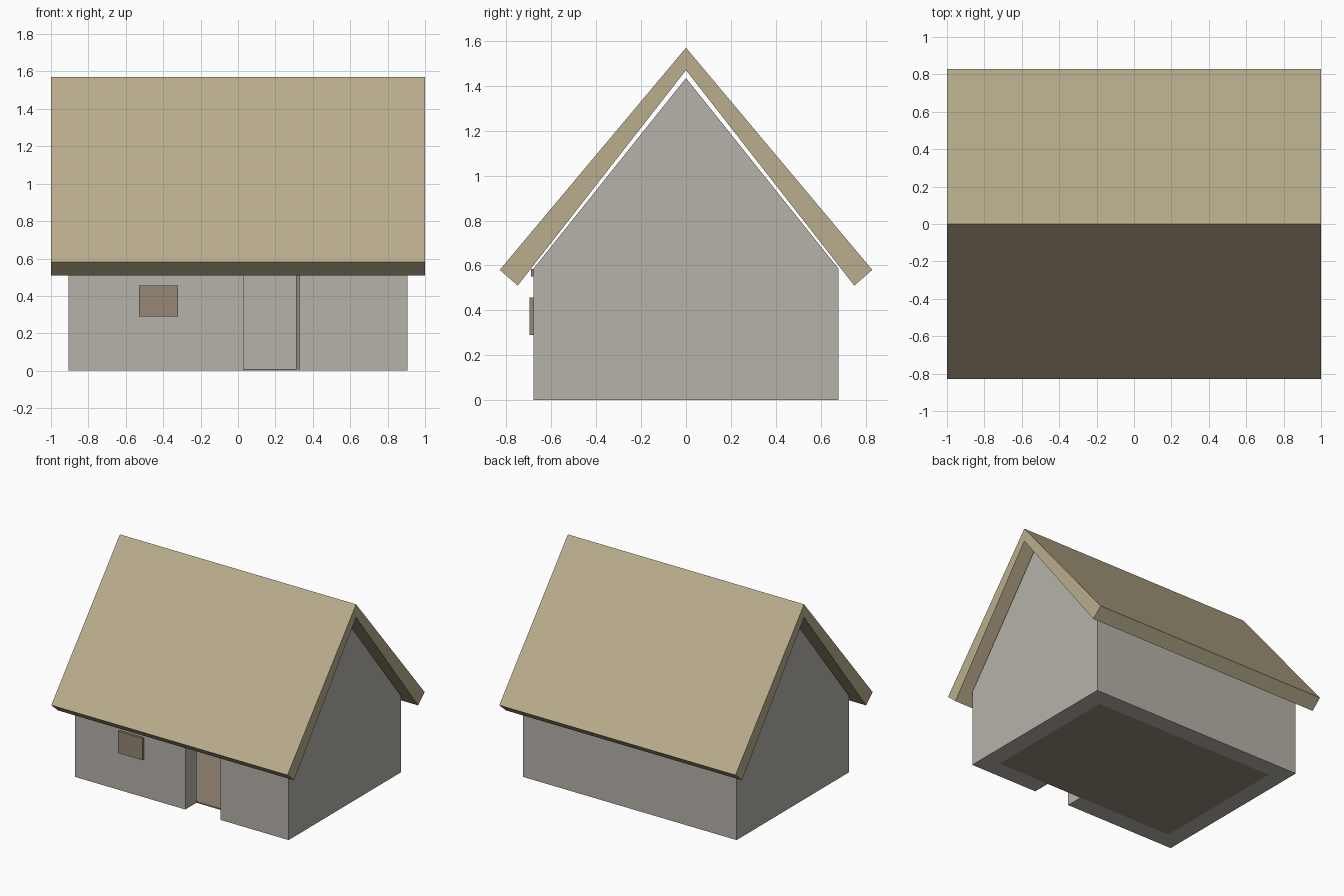
import bpy
import bmesh

cube = bpy.data.objects.get("Cube")
if cube:
    bpy.data.objects.remove(cube, do_unlink=True)


def material(name, rgb):
    mat = bpy.data.materials.new(name)
    mat.use_nodes = True
    mat.diffuse_color = (*rgb, 1)
    bsdf = next(n for n in mat.node_tree.nodes if n.type == "BSDF_PRINCIPLED")
    bsdf.inputs["Base Color"].default_value = (*rgb, 1)
    bsdf.inputs["Roughness"].default_value = 0.9
    return mat


plaster = material("grey plaster", (0.47, 0.445, 0.40))
thatch = material("straw thatch", (0.49, 0.42, 0.265))
wood = material("brown wood", (0.30, 0.245, 0.18))


def prism(name, profile, x0, x1, mat=None):
    """Extrude a y-z profile along x."""
    bm = bmesh.new()
    face = bm.faces.new([bm.verts.new((x0, y, z)) for y, z in profile])
    ext = bmesh.ops.extrude_face_region(bm, geom=[face])
    moved = [v for v in ext["geom"] if isinstance(v, bmesh.types.BMVert)]
    bmesh.ops.translate(bm, verts=moved, vec=(x1 - x0, 0, 0))
    bmesh.ops.recalc_face_normals(bm, faces=bm.faces)
    mesh = bpy.data.meshes.new(name)
    bm.to_mesh(mesh)
    bm.free()
    obj = bpy.data.objects.new(name, mesh)
    bpy.context.collection.objects.link(obj)
    if mat:
        mesh.materials.append(mat)
    return obj


def box(name, x, y, z, mat=None):
    profile = [(y[0], z[0]), (y[1], z[0]), (y[1], z[1]), (y[0], z[1])]
    return prism(name, profile, x[0], x[1], mat)


def cut(target, cutter):
    mod = target.modifiers.new("cut", "BOOLEAN")
    mod.operation = "DIFFERENCE"
    mod.solver = "EXACT"
    mod.object = cutter
    bpy.context.view_layer.objects.active = target
    bpy.ops.object.modifier_apply(modifier=mod.name)
    bpy.data.objects.remove(cutter, do_unlink=True)


LENGTH, DEPTH, EAVE, PEAK = 0.905, 0.68, 0.585, 1.435
WALL = 0.135
IN_X, IN_Y = LENGTH - WALL, DEPTH - WALL
DOOR_L, DOOR_R, DOOR_TOP = 0.03, 0.33, 0.55

# Hollow walls with gables and a doorway
walls = prism("walls", [(-DEPTH, 0), (DEPTH, 0), (DEPTH, EAVE), (0, PEAK),
                        (-DEPTH, EAVE)], -LENGTH, LENGTH, plaster)
cut(walls, box("room_cutter", (-IN_X, IN_X), (-IN_Y, IN_Y), (-0.1, 1.6)))
cut(walls, box("door_cutter", (DOOR_L, DOOR_R), (-0.8, -0.5), (-0.1, DOOR_TOP)))

# Floor slab inside the walls
box("floor", (-IN_X, IN_X), (-IN_Y, IN_Y), (0, 0.01), wood)

# Door standing open into the room, with a lintel above the doorway
box("open_door", (DOOR_R - 0.02, DOOR_R), (-IN_Y, -0.25), (0.005, DOOR_TOP), wood)
box("door_lintel", (DOOR_L - 0.03, DOOR_R + 0.03), (-0.69, -0.66),
    (DOOR_TOP, EAVE), wood)

# Closed window shutter
box("window_shutter", (-0.53, -0.32), (-0.697, -0.66), (0.29, 0.457), wood)

# Thick pitched roof
prism("roof", [(0, 1.57), (0.83, 0.58), (0.75, 0.51), (0, 1.47),
               (-0.75, 0.51), (-0.83, 0.58)], -1, 1, thatch)
